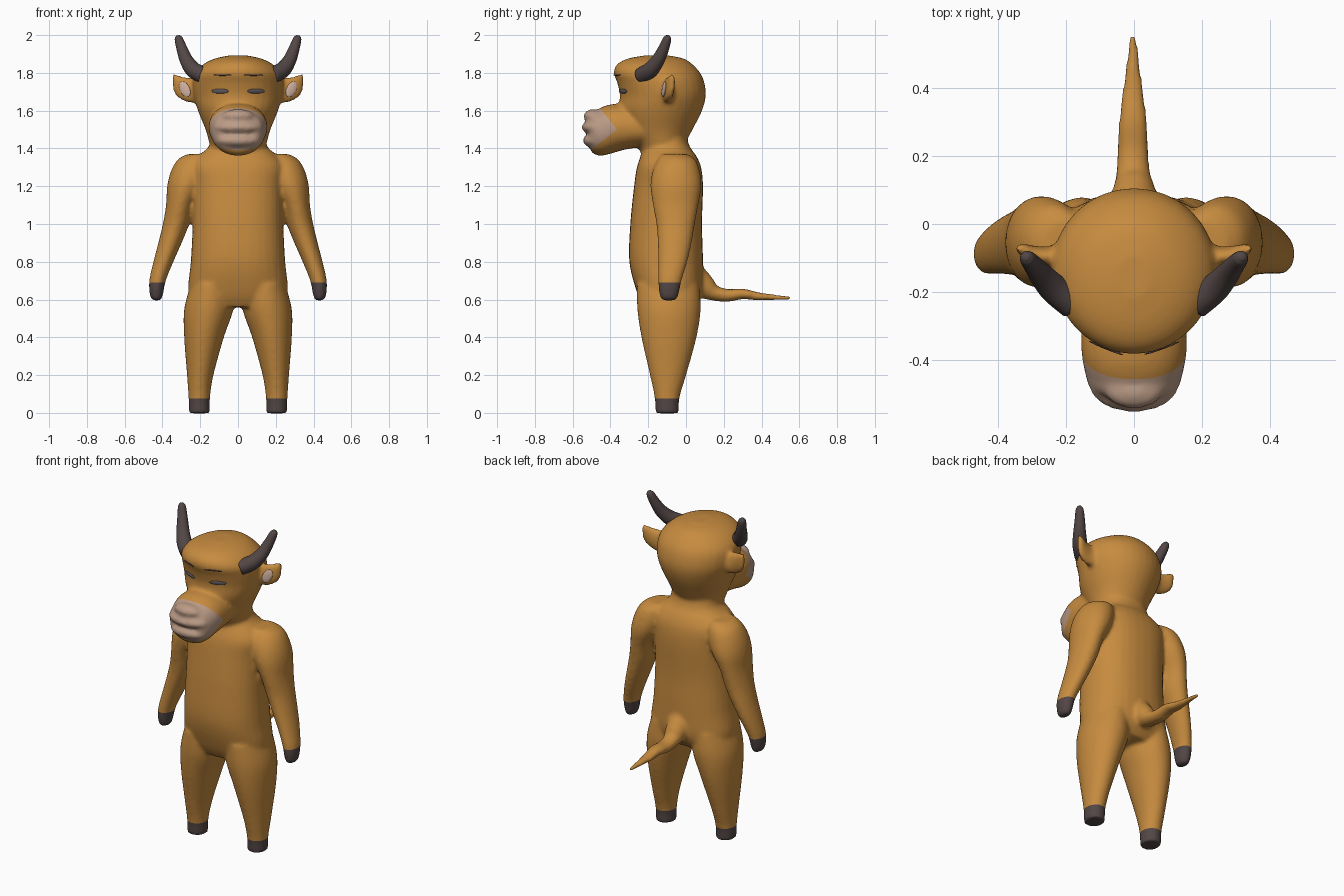
import bpy, bmesh, math
from mathutils import Vector, Quaternion, Matrix

if "Cube" in bpy.data.objects:
    bpy.data.objects.remove(bpy.data.objects["Cube"])


def material(name, rgb):
    m = bpy.data.materials.new(name)
    m.diffuse_color = (*rgb, 1)
    m.use_nodes = True
    m.node_tree.nodes["Principled BSDF"].inputs["Base Color"].default_value = m.diffuse_color
    return m


FUR = material("tan_fur", (0.57, 0.26, 0.05))
DARK = material("dark_horn", (0.085, 0.062, 0.06))
PALE = material("pale_muzzle", (0.50, 0.33, 0.24))
INNER = material("inner_ear", (0.62, 0.43, 0.34))
GREY = material("eye_grey", (0.12, 0.10, 0.11))


def spline(rows, steps=5):
    """Catmull-Rom through the rows of numbers."""
    out = []
    for i in range(len(rows) - 1):
        p0, p1, p2 = rows[max(i - 1, 0)], rows[i], rows[i + 1]
        p3 = rows[min(i + 2, len(rows) - 1)]
        for k in range(steps):
            t = k / steps
            out.append([0.5 * (2 * b + (c - a) * t + (2 * a - 5 * b + 4 * c - d) * t * t
                               + (3 * b - a - 3 * c + d) * t ** 3)
                        for a, b, c, d in zip(p0, p1, p2, p3)])
    return out + [list(rows[-1])]


def loft(bm, rings, side=1, level=True, power=2.0, n=32):
    """Closed skin over rings (x, y, z, half width, half depth)."""
    rings = spline([(r[0] * side, *r[1:]) for r in rings])
    pts = [Vector(r[:3]) for r in rings]
    loops = []
    for i, r in enumerate(rings):
        q = Quaternion()
        if not level:
            q = (pts[min(i + 1, len(pts) - 1)] - pts[max(i - 1, 0)]).to_track_quat('Z', 'Y')
        loop = []
        for k in range(n):
            c, s = math.cos(math.tau * k / n), math.sin(math.tau * k / n)
            v = Vector((r[3] * math.copysign(abs(c) ** (2 / power), c),
                        r[4] * math.copysign(abs(s) ** (2 / power), s), 0))
            loop.append(bm.verts.new(pts[i] + q @ v))
        loops.append(loop)
    faces = [bm.faces.new(loops[0]), bm.faces.new(loops[-1])]
    for a, b in zip(loops, loops[1:]):
        for k in range(n):
            faces.append(bm.faces.new((a[k], a[(k + 1) % n], b[(k + 1) % n], b[k])))
    bmesh.ops.recalc_face_normals(bm, faces=faces)


def ball(bm, centre, radii, rot=None):
    m = Matrix.Translation(centre) @ (rot or Matrix()) @ Matrix.Diagonal((*radii, 1))
    bmesh.ops.create_uvsphere(bm, u_segments=24, v_segments=14, radius=1, matrix=m)


def finish(bm, name, *mats):
    me = bpy.data.meshes.new(name)
    bm.to_mesh(me)
    bm.free()
    for m in mats:
        me.materials.append(m)
    me.polygons.foreach_set("use_smooth", [True] * len(me.polygons))
    ob = bpy.data.objects.new(name, me)
    bpy.context.collection.objects.link(ob)
    return ob


def zring(z, front, back, half):
    return (0, (front + back) / 2, z, half, (back - front) / 2)


# --- body volumes, fused afterwards ---
bm = bmesh.new()
# torso
loft(bm, [zring(*r) for r in [
    (.56, -.22, .04, .20), (.64, -.26, .085, .262), (.80, -.30, .09, .25),
    (1.0, -.295, .085, .24), (1.2, -.275, .09, .24), (1.3, -.26, .08, .25),
    (1.36, -.24, .055, .21), (1.41, -.22, .02, .155), (1.48, -.20, .0, .14)]], power=2.3)
# head
loft(bm, [zring(*r) for r in [
    (1.38, -.24, .0, .14), (1.44, -.27, .005, .155), (1.5, -.32, .035, .172),
    (1.6, -.355, .085, .212), (1.68, -.35, .105, .235), (1.75, -.365, .097, .24),
    (1.80, -.383, .075, .228), (1.845, -.365, .035, .185), (1.875, -.31, -.01, .125),
    (1.892, -.22, -.09, .05)]])
# muzzle, nose and lips
loft(bm, [(0, -.22, 1.51, .15, .10), (0, -.36, 1.512, .155, .125), (0, -.43, 1.49, .145, .122),
          (0, -.48, 1.478, .13, .118), (0, -.51, 1.475, .10, .09)], level=False, power=2.2)
ball(bm, (0, -.49, 1.572), (.085, .052, .036))
ball(bm, (0, -.475, 1.512), (.132, .078, .038))
ball(bm, (0, -.472, 1.442), (.122, .075, .042))
# tail
loft(bm, [(0, .02, .72, .08, .09), (0, .10, .665, .062, .065), (-.003, .15, .635, .05, .042),
          (-.003, .22, .622, .046, .034), (-.003, .30, .63, .042, .028),
          (-.003, .38, .617, .033, .022), (-.003, .46, .612, .022, .016),
          (-.003, .555, .606, .011, .011)], level=False)
for s in (1, -1):
    # leg
    loft(bm, [(.205, -.1, -.002, .056, .062), (.205, -.1, .08, .057, .066),
              (.2, -.095, .2, .07, .096), (.18, -.09, .4, .105, .146),
              (.155, -.09, .55, .13, .168), (.14, -.095, .68, .11, .165)], s)
    # arm
    loft(bm, [(.20, -.06, 1.37, .07, .07), (.23, -.05, 1.34, .09, .10), (.25, -.052, 1.28, .105, .125),
              (.275, -.053, 1.2, .10, .135), (.306, -.055, 1.1, .075, .12),
              (.328, -.055, 1.0, .07, .102), (.36, -.06, .9, .062, .09),
              (.395, -.07, .8, .053, .077), (.426, -.085, .7, .044, .062),
              (.432, -.09, .63, .036, .052), (.432, -.09, .595, .024, .038)], s)
    # ear
    loft(bm, [(.19, -.09, 1.69, .04, .05), (.25, -.095, 1.705, .03, .064),
              (.295, -.088, 1.73, .024, .06), (.325, -.076, 1.765, .018, .03),
              (.342, -.068, 1.79, .01, .01)], s, level=False)
body = finish(bm, "body")

# fuse and soften
mod = body.modifiers.new("fuse", 'REMESH')
mod.mode, mod.voxel_size, mod.use_smooth_shade = 'VOXEL', 0.011, True
mod = body.modifiers.new("soften", 'SMOOTH')
mod.factor, mod.iterations = 0.5, 7
fused = bpy.data.meshes.new_from_object(
    body.evaluated_get(bpy.context.evaluated_depsgraph_get()))
bpy.data.objects.remove(body)

# cut the colour borders, then colour by position
bm = bmesh.new()
bm.from_mesh(fused)
HOOF, HAND = 0.075, 0.69
for co, no in [((0, 0, HOOF), (0, 0, 1)), ((0, 0, HAND), (0, 0, 1)),
               ((0, -.365, 1.5), (0, 1, .8)), ((0, -.365, 1.5), (0, 1, -1.3))]:
    bmesh.ops.bisect_plane(bm, geom=bm.verts[:] + bm.edges[:] + bm.faces[:], dist=1e-5,
                           plane_co=co, plane_no=no)
for f in bm.faces:
    c = f.calc_center_median()
    dz = c.z - 1.5
    if c.z < HOOF or (c.z < HAND and abs(c.x) > .35):
        f.material_index = 1
    elif c.z > 1.3 and c.y < -.365 - max(.8 * dz, -1.3 * dz):
        f.material_index = 2
body = finish(bm, "body", FUR, DARK, PALE)

for s, tag in ((1, "right"), (-1, "left")):
    # horn
    bm = bmesh.new()
    loft(bm, [(.18, -.235, 1.785, .044, .044), (.235, -.19, 1.815, .043, .043),
              (.272, -.15, 1.865, .036, .036), (.296, -.12, 1.925, .029, .029),
              (.314, -.10, 1.98, .022, .022), (.318, -.097, 1.998, .010, .010)],
         s, level=False, n=20)
    finish(bm, "horn_" + tag, DARK)

    # inner ear and eye: thin shells laid on the surface
    def patch(name, target, radii, roll, mat):
        ok, pos, nrm, _ = body.closest_point_on_mesh(Vector((target[0] * s, *target[1:])))
        rot = nrm.to_track_quat('Z', 'Y').to_matrix().to_4x4()
        b = bmesh.new()
        ball(b, pos, radii, rot @ Matrix.Rotation(roll * s, 4, 'Z'))
        finish(b, name + "_" + tag, mat)

    patch("inner_ear", (.295, -.16, 1.715), (.027, .045, .008), -.5, INNER)
    patch("eye", (.125, -.40, 1.69), (.05, .013, .006), 0, GREY)
    # brow crease
    patch("brow", (.11, -.45, 1.775), (.055, .004, .004), 0, DARK)
